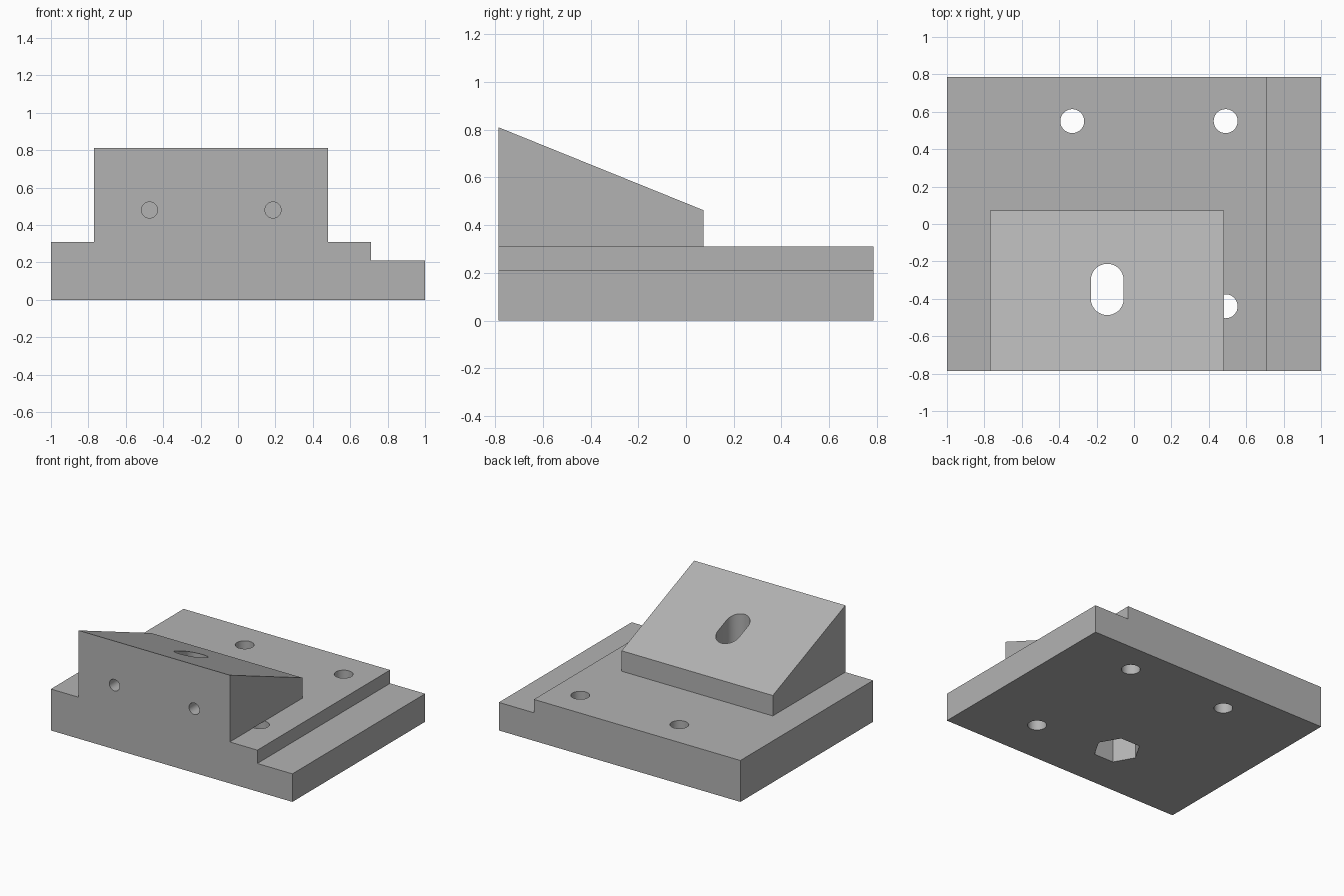
import bpy, bmesh
from math import pi, cos, sin, radians
from mathutils import Matrix, Vector

if "Cube" in bpy.data.objects:
    bpy.data.objects.remove(bpy.data.objects["Cube"], do_unlink=True)

grey = bpy.data.materials.new("plain grey")
grey.use_nodes = True
colour = (0.45, 0.45, 0.45, 1)
grey.diffuse_color = colour
grey.node_tree.nodes["Principled BSDF"].inputs["Base Color"].default_value = colour


def prism(name, profile, sweep):
    """Extrude a closed 3D outline along a vector."""
    bm = bmesh.new()
    face = bm.faces.new([bm.verts.new(p) for p in profile])
    ext = bmesh.ops.extrude_face_region(bm, geom=[face], use_keep_orig=True)
    moved = [g for g in ext["geom"] if isinstance(g, bmesh.types.BMVert)]
    bmesh.ops.translate(bm, verts=moved, vec=Vector(sweep))
    bmesh.ops.recalc_face_normals(bm, faces=bm.faces)
    mesh = bpy.data.meshes.new(name)
    bm.to_mesh(mesh)
    bm.free()
    mesh.materials.append(grey)
    obj = bpy.data.objects.new(name, mesh)
    bpy.context.collection.objects.link(obj)
    return obj


def combine(target, tool, operation):
    """Apply a boolean and discard the tool."""
    tool.hide_render = True
    mod = target.modifiers.new("boolean", "BOOLEAN")
    mod.operation, mod.object, mod.solver = operation, tool, "EXACT"
    bpy.context.view_layer.objects.active = target
    bpy.ops.object.modifier_apply(modifier=mod.name)
    bpy.data.objects.remove(tool, do_unlink=True)


def ring(radius, sides):
    return [(radius * cos(2 * pi * i / sides), radius * sin(2 * pi * i / sides))
            for i in range(sides)]


X, Y = 1.0, 0.785
BASE, STEP = 0.31, 0.21

# Stepped base plate
outline = [(-X, 0), (X, 0), (X, STEP), (0.71, STEP), (0.71, BASE), (-X, BASE)]
block = prism("wedge_block", [(x, -Y, z) for x, z in outline], (0, 2 * Y, 0))

# Mounting holes through the plate
for cx, cy in [(-0.33, 0.55), (0.49, 0.55), (0.49, -0.44)]:
    hole = prism("hole_cutter", [(cx + u, cy + v, -0.1) for u, v in ring(0.064, 48)], (0, 0, 0.6))
    combine(block, hole, "DIFFERENCE")

# Sloped wedge on the plate
side = [(-Y, BASE), (0.073, BASE), (0.073, 0.463), (-Y, 0.81)]
wedge = prism("wedge", [(-0.77, y, z) for y, z in side], (1.252, 0, 0))
combine(block, wedge, "UNION")

# Rounded slot down through the slope
SX, SY = -0.143, -0.35
slot = [(SX + u, SY + v + (0.049 if i < 24 else -0.049), -0.1)
        for i, (u, v) in enumerate(ring(0.088, 48))]
combine(block, prism("slot_cutter", slot, (0, 0, 1.2)), "DIFFERENCE")

# Hexagonal pocket underneath
pocket = [(SX + u, SY + v, -0.1) for u, v in ring(0.162, 6)]
combine(block, prism("pocket_cutter", pocket, (0, 0, 0.1 + BASE)), "DIFFERENCE")

# Blind holes in the front face
for offset in (-0.33, 0.33):
    pin = [(SX + offset + u, -Y - 0.1, 0.48 + v) for u, v in ring(0.043, 32)]
    combine(block, prism("pin_cutter", pin, (0, 0.4, 0)), "DIFFERENCE")

# Smooth round walls, keep hard edges
bpy.ops.object.select_all(action="DESELECT")
block.select_set(True)
bpy.context.view_layer.objects.active = block
bpy.ops.object.shade_smooth_by_angle(angle=radians(30))
